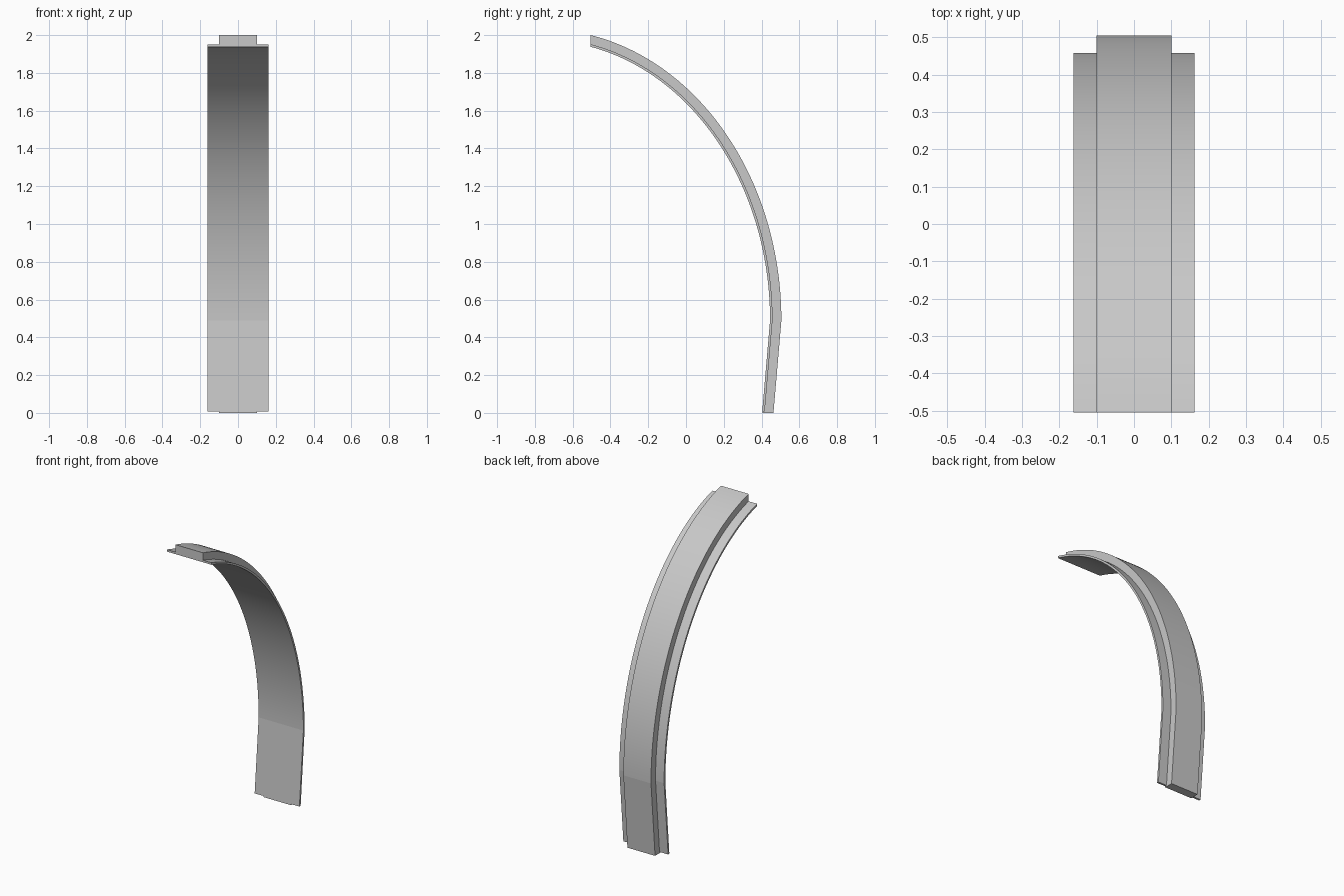
import bpy
import bmesh
from math import acos, cos, sin, radians

cube = bpy.data.objects.get("Cube")
if cube:
    bpy.data.objects.remove(cube, do_unlink=True)

# Plain grey finish
grey = bpy.data.materials.new("light_grey")
grey.use_nodes = True
colour = (0.58, 0.58, 0.58, 1)
grey.diffuse_color = colour
grey.node_tree.nodes["Principled BSDF"].inputs["Base Color"].default_value = colour

# Side curve: a straight foot leaning outward, then an elliptic arc to a vertical cut
SPAN_Y, SPAN_Z = 1.265, 1.5417
CENTRE_Y, CENTRE_Z = -0.76, 0.49
END_Y, FOOT_Y = -0.505, 0.463
SEGMENTS = 64


def path_point(depth, step, foot_z):
    """Side position at a depth below the outer curve; step 0 is the foot."""
    a, b = SPAN_Y - depth, SPAN_Z - depth
    if step == 0:
        top_y, low_y = CENTRE_Y + a, FOOT_Y - depth
        return low_y + (top_y - low_y) * foot_z / CENTRE_Z, foot_z
    t = acos((END_Y - CENTRE_Y) / a) * (step - 1) / SEGMENTS
    return CENTRE_Y + a * cos(t), CENTRE_Z + b * sin(t)


def sweep_bar(name, half_width, outer, inner, foot_z):
    """Sweep a rectangle between two depths along the side curve."""
    section = [(half_width, outer), (half_width, inner),
               (-half_width, inner), (-half_width, outer)]
    bm = bmesh.new()
    rings = [[bm.verts.new((x, *path_point(d, i, foot_z))) for x, d in section]
             for i in range(SEGMENTS + 2)]
    for lower, upper in zip(rings, rings[1:]):
        for j in range(4):
            k = (j + 1) % 4
            bm.faces.new((lower[j], lower[k], upper[k], upper[j]))
    bm.faces.new(rings[0])
    bm.faces.new(rings[-1])
    bmesh.ops.recalc_face_normals(bm, faces=bm.faces)

    # Smooth along the arc, crisp at the corners and at the bend above the foot
    bend = set(rings[1])
    for face in bm.faces:
        face.smooth = True
    for edge in bm.edges:
        at_bend = all(v in bend for v in edge.verts)
        edge.smooth = not at_bend and edge.calc_face_angle(0) < radians(25)

    mesh = bpy.data.meshes.new(name)
    bm.to_mesh(mesh)
    bm.free()
    mesh.materials.append(grey)
    bpy.context.collection.objects.link(bpy.data.objects.new(name, mesh))


# Wide thin plate inside, narrow raised strip outside reaching the ground
sweep_bar("inner_plate", 0.162, 0.047, 0.06, 0.008)
sweep_bar("outer_strip", 0.1, 0.0, 0.058, 0.0)
